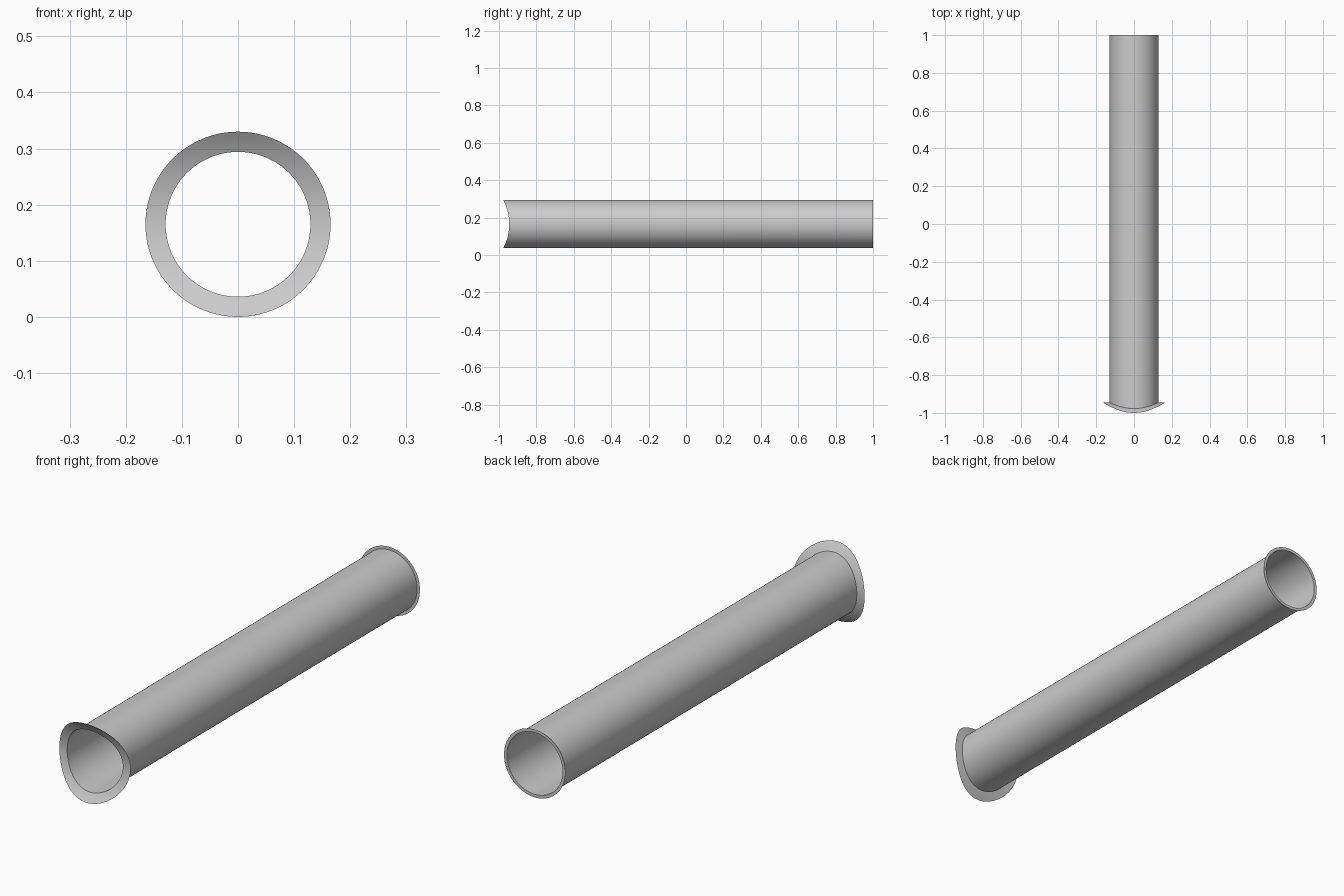
import bpy, bmesh
from math import sin, cos, pi, sqrt, radians

if "Cube" in bpy.data.objects:
    bpy.data.objects.remove(bpy.data.objects["Cube"])

N = 128                      # segments round the pipe
ZC = 0.165                   # height of the pipe axis
R_PIPE, R_SADDLE, R_COLLAR = 0.129, 0.165, 0.142
R_MAIN = 0.275               # radius of the crosswise pipe the saddle sits on
Y_CREST, Y_END = -0.945, 1.0


def saddle_y(dz):
    """Depth of the saddle surface at height dz from the axis."""
    return Y_CREST - R_MAIN + sqrt(R_MAIN ** 2 - dz ** 2)


def end_y(dz):
    return Y_END


def loft(name, rings):
    """Sheet joining closed rings, each given as (radius, depth function)."""
    bm = bmesh.new()
    loops = []
    for r, depth in rings:
        loop = []
        for i in range(N):
            a = 2 * pi * i / N
            loop.append(bm.verts.new((r * cos(a), depth(r * sin(a)), ZC + r * sin(a))))
        loops.append(loop)
    for a, b in zip(loops, loops[1:]):
        for i in range(N):
            j = (i + 1) % N
            bm.faces.new((a[i], a[j], b[j], b[i]))
    bmesh.ops.recalc_face_normals(bm, faces=bm.faces)
    mesh = bpy.data.meshes.new(name)
    bm.to_mesh(mesh)
    bm.free()
    obj = bpy.data.objects.new(name, mesh)
    bpy.context.collection.objects.link(obj)
    bpy.ops.object.select_all(action='DESELECT')
    obj.select_set(True)
    bpy.context.view_layer.objects.active = obj
    bpy.ops.object.shade_smooth_by_angle(angle=radians(30))
    return obj


# Thin pipe, cut to the saddle curve at the front
loft("pipe", [(R_PIPE, saddle_y), (R_PIPE, end_y)])

# Curved saddle flange at the front
STEPS = 4
loft("saddle_flange", [(R_PIPE + (R_SADDLE - R_PIPE) * k / STEPS, saddle_y)
                       for k in range(STEPS + 1)])

# Narrow flat collar at the back
loft("end_collar", [(R_PIPE, end_y), (R_COLLAR, end_y)])
